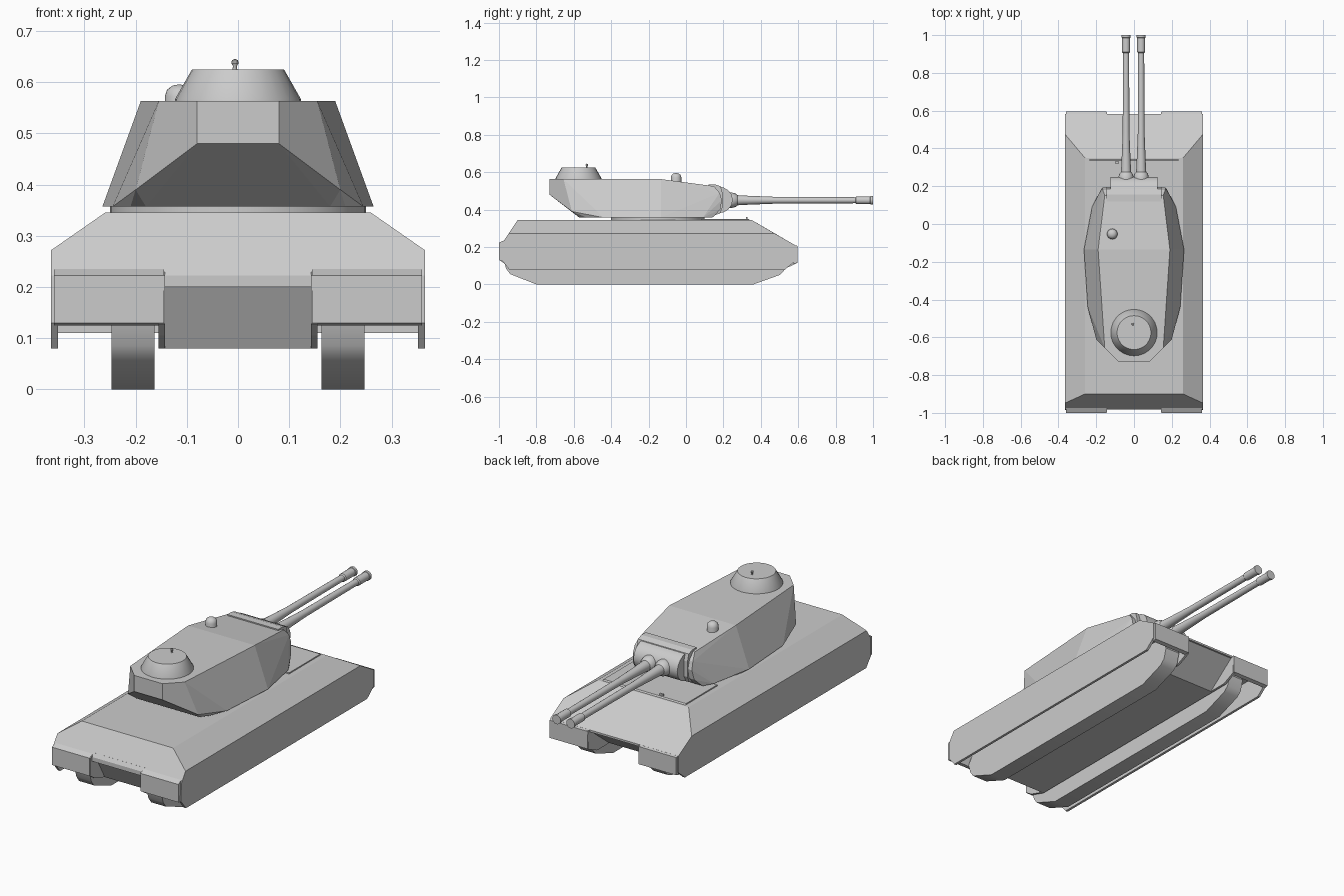
import bpy, bmesh, math
from mathutils import Vector, Matrix

if "Cube" in bpy.data.objects:
    bpy.data.objects.remove(bpy.data.objects["Cube"])


def finish(name, bm, smooth=None):
    bmesh.ops.recalc_face_normals(bm, faces=bm.faces)
    me = bpy.data.meshes.new(name)
    bm.to_mesh(me)
    bm.free()
    ob = bpy.data.objects.new(name, me)
    bpy.context.collection.objects.link(ob)
    if smooth:
        bpy.context.view_layer.objects.active = ob
        ob.select_set(True)
        bpy.ops.object.shade_smooth_by_angle(angle=math.radians(smooth))
        ob.select_set(False)
    return ob


def solid(name, pts, smooth=None):
    """Convex solid around the points, flat sides merged."""
    bm = bmesh.new()
    for p in pts:
        bm.verts.new(p)
    r = bmesh.ops.convex_hull(bm, input=bm.verts)
    loose = [v for v in bm.verts if not v.link_faces]
    bmesh.ops.delete(bm, geom=loose, context='VERTS')
    bmesh.ops.dissolve_limit(bm, angle_limit=0.02, verts=bm.verts, edges=bm.edges)
    return finish(name, bm, smooth)


def both(pts):
    return [(s * x, y, z) for x, y, z in pts for s in (-1, 1)]


def prism(name, profile, x0, x1, smooth=None):
    """Side profile (y, z) extruded between two x positions."""
    return solid(name, [(x, y, z) for y, z in profile for x in (x0, x1)], smooth)


def pair(name, profile, x0, x1, smooth=None):
    prism("right_" + name, profile, x0, x1, smooth)
    prism("left_" + name, profile, -x1, -x0, smooth)


def lathe(name, profile, loc, axis='Z', steps=24):
    """Revolve (radius, height) points about an axis through loc."""
    bm = bmesh.new()
    vs = [bm.verts.new((r, 0, h)) for r, h in profile]
    es = [bm.edges.new(e) for e in zip(vs, vs[1:])]
    bmesh.ops.spin(bm, geom=vs + es, cent=(0, 0, 0), axis=(0, 0, 1),
                   angle=math.tau, steps=steps, use_duplicate=False)
    bmesh.ops.remove_doubles(bm, verts=bm.verts, dist=1e-5)
    if axis == 'Y':
        bm.transform(Matrix.Rotation(-math.pi / 2, 4, 'X'))
    bm.transform(Matrix.Translation(Vector(loc)))
    return finish(name, bm, 35)


# Upper hull with sloped sides and ends
solid("upper_hull", both([
    (.26, -.90, .345), (.26, .35, .345),
    (.365, -.948, .272), (.365, .475, .272),
    (.365, -.982, .222), (.365, .583, .21),
    (.365, -.982, .20), (.365, .583, .20)]))

# Lower hull between the tracks, undercut at both ends
prism("lower_hull", [(-.97, .24), (-.88, .08), (.42, .08), (.58, .205), (.5, .24)], -.155, .155)

# Side skirts
pair("side_skirt", [(-.948, .272), (.475, .272), (.583, .21), (.583, .125),
                    (.53, .08), (-.945, .08), (-.985, .13), (-.982, .222)], .352, .365)

# Mud flaps at both ends and their inner walls
pair("rear_flap", [(-.975, .235), (-1, .222), (-1, .13), (-.985, .125), (-.975, .125)], .145, .36)
pair("front_flap", [(.575, .212), (.595, .206), (.595, .115), (.575, .11)], .145, .36)
pair("rear_flap_wall", [(-.998, .222), (-.995, .128), (-.96, .105), (-.88, .08),
                        (-.96, .235)], .143, .155)
pair("front_flap_wall", [(.593, .208), (.59, .112), (.52, .08), (.42, .08), (.5, .22)], .143, .155)

# Track runs
pair("track", [(-.80, 0), (.36, 0), (.50, .05), (.525, .075), (.54, .13), (.51, .19),
               (.45, .21), (-.86, .21), (-.94, .19), (-.975, .13), (-.962, .085),
               (-.94, .055)], .163, .247, 40)

# Deck plate and driver's periscope
prism("deck_plate", [(.08, .34), (.08, .351), (.335, .351), (.345, .34)], -.235, .235)
prism("periscope", [(.32, .345), (.32, .36), (.33, .36), (.33, .345)], -.10, -.08)

# Turret ring
lathe("turret_ring", [(0, .34), (.25, .34), (.25, .36), (0, .36)], (0, -.15, 0), steps=40)

# Turret body
solid("turret_body", both([
    (.08, -.73, .563), (.155, -.655, .563), (.19, -.135, .563),
    (.155, .15, .525), (.165, .18, .49), (.168, .192, .45), (.175, .183, .40),
    (.19, .15, .365), (.195, .14, .357), (.222, .09, .357),
    (.265, -.135, .357), (.245, -.44, .357), (.21, -.53, .357),
    (.08, -.73, .48), (.20, -.61, .39), (.18, -.57, .357)]))

# Gun mantlet: curved shield with a flange behind it
arc = [(.17 + .08 * math.cos(a), .452 + .072 * math.sin(a))
       for a in [math.radians(-90 + 22.5 * i) for i in range(9)]]
prism("mantlet", arc + [(.1, .38), (.1, .524)], -.125, .125, 30)
prism("mantlet_flange", [(.12, .535), (.155, .535), (.185, .525), (.195, .49), (.195, .41),
                         (.18, .378), (.15, .37), (.12, .37)], -.145, .145)

# Twin guns with collars and muzzle brakes
for side, x in (("left", -.042), ("right", .038)):
    lathe(side + "_gun", [(0, .2), (.041, .2), (.041, .245), (.036, .265), (.027, .275),
                          (.024, .33), (.018, .48), (.016, .905), (.021, .91),
                          (.021, .985), (.024, .987), (.024, 1.0), (0, 1.0)],
          (x, 0, .45), 'Y', 16)

# Commander's cupola and its small hook
lathe("cupola", [(0, .55), (.123, .55), (.123, .567), (.09, .625), (0, .625)], (0, -.575, 0), steps=28)
lathe("cupola_hook", [(0, .62), (.005, .62), (.004, .632), (.007, .637), (.006, .643), (0, .646)],
      (-.006, -.53, 0), steps=10)

# Roof ventilator dome
lathe("roof_vent", [(0, .53), (.028, .53), (.028, .572), (.024, .585), (.014, .593), (0, .596)],
      (-.115, -.053, 0), steps=16)
